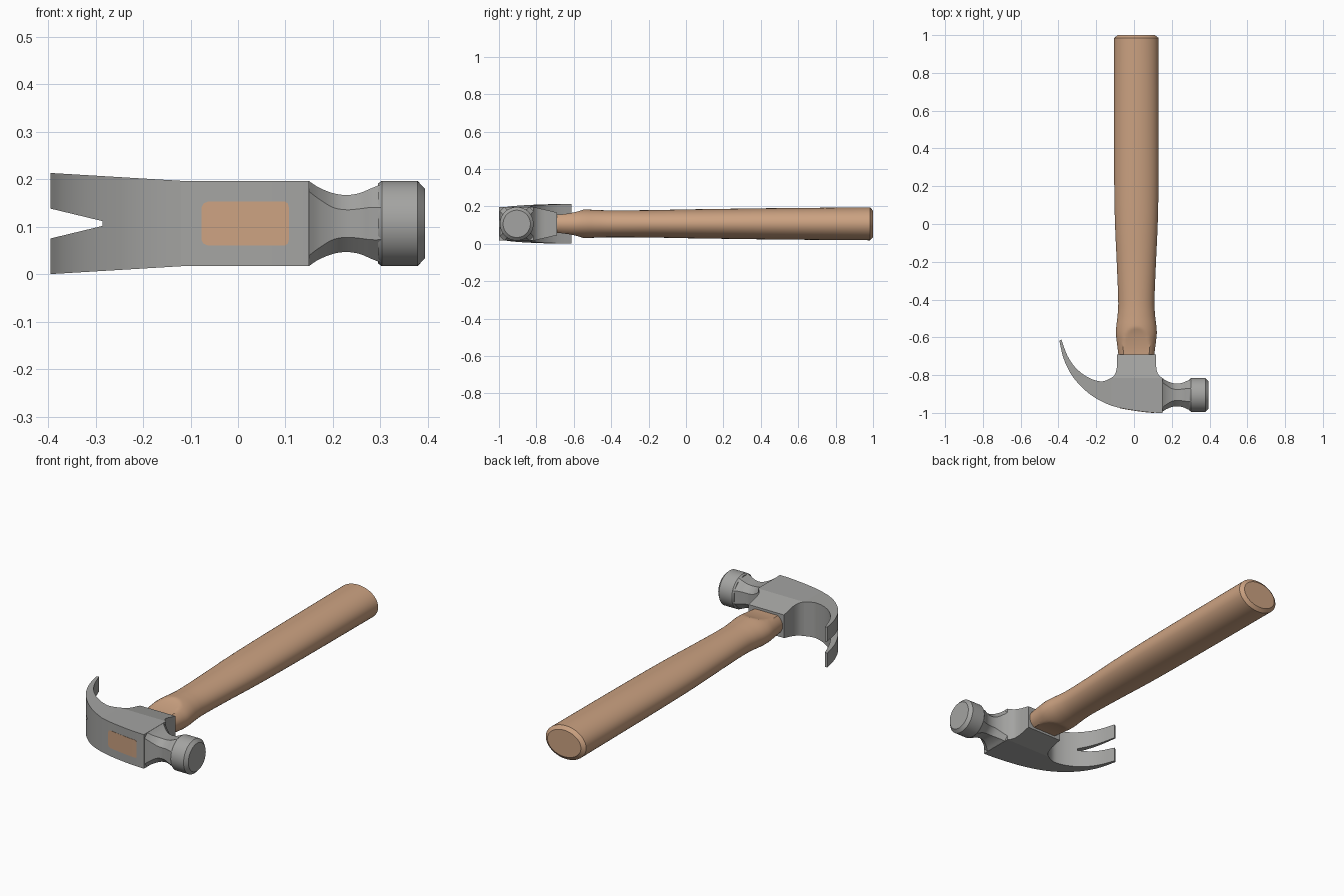
import bpy, bmesh, math

if "Cube" in bpy.data.objects:
    bpy.data.objects.remove(bpy.data.objects["Cube"])

ZC = 0.107   # mid-plane height
HY = -0.905  # axis of the striking face


def material(name, color):
    m = bpy.data.materials.new(name)
    m.diffuse_color = (*color, 1)
    m.use_nodes = True
    m.node_tree.nodes["Principled BSDF"].inputs["Base Color"].default_value = m.diffuse_color
    return m


STEEL = material("grey_steel", (0.37, 0.37, 0.36))
WOOD = material("tan_wood", (0.60, 0.36, 0.22))


def loft(name, sections, mat, smooth=True):
    """Skin equal-length rings of points and cap both ends."""
    bm = bmesh.new()
    rings = [[bm.verts.new(p) for p in s] for s in sections]
    n = len(rings[0])
    for a, b in zip(rings, rings[1:]):
        for i in range(n):
            j = (i + 1) % n
            bm.faces.new((a[i], a[j], b[j], b[i]))
    bm.faces.new(rings[0][::-1])
    bm.faces.new(rings[-1])
    bmesh.ops.recalc_face_normals(bm, faces=bm.faces)
    me = bpy.data.meshes.new(name)
    bm.to_mesh(me)
    bm.free()
    ob = bpy.data.objects.new(name, me)
    bpy.context.collection.objects.link(ob)
    me.materials.append(mat)
    if smooth:
        smooth_shade(ob)
    return ob


def smooth_shade(ob):
    bpy.ops.object.select_all(action='DESELECT')
    ob.select_set(True)
    bpy.context.view_layer.objects.active = ob
    bpy.ops.object.shade_smooth_by_angle(angle=math.radians(30))


def spline(rows, steps=5):
    """Catmull-Rom through rows of numbers."""
    out = []
    for k in range(len(rows) - 1):
        p0, p1 = rows[max(k - 1, 0)], rows[k]
        p2, p3 = rows[k + 1], rows[min(k + 2, len(rows) - 1)]
        for s in range(steps):
            t = s / steps
            out.append([0.5 * (2 * b + (c - a) * t + (2 * a - 5 * b + 4 * c - d) * t * t
                               + (3 * b - a - 3 * c + d) * t ** 3)
                        for a, b, c, d in zip(p0, p1, p2, p3)])
    return out + [list(rows[-1])]


def strip(xa, ya, xb, yb, h):
    """Upright rectangle between two plan points, half height h."""
    return [(xa, ya, ZC - h), (xb, yb, ZC - h), (xb, yb, ZC + h), (xa, ya, ZC + h)]


# Head body: block with a gently curved front
crown = spline([(-.12, -.962), (-.06, -.977), (0, -.987), (.06, -.995), (.11, -.999), (.15, -1)], 3)
loft("head_body", [strip(x, y, x, -.815, .09) for x, y in crown], STEEL)

# Socket tapering towards the handle: y, left x, right x, half height
socket = [(-.815, -.12, .15, .09), (-.805, -.107, .136, .0877), (-.79, -.098, .125, .0842),
          (-.77, -.092, .119, .0796), (-.75, -.09, .117, .075), (-.69, -.09, .117, .061)]
loft("head_socket", [strip(l, y, r, y, h) for y, l, r, h in socket], STEEL)

# Claw: outer x, y and inner x, y
claw_rows = spline([(-.12, -.962, -.12, -.815), (-.18, -.935, -.165, -.833), (-.235, -.90, -.21, -.826),
                    (-.285, -.855, -.255, -.805), (-.325, -.807, -.295, -.775),
                    (-.355, -.755, -.33, -.735), (-.378, -.695, -.358, -.685),
                    (-.395, -.617, -.384, -.612)], 4)


def flare(x):
    return .09 + .0165 * max(0, (-.12 - x) / .275)


claw = loft("claw", [[(ox, oy, ZC - flare(ox)), (ix, iy, ZC - flare(ix)),
                      (ix, iy, ZC + flare(ix)), (ox, oy, ZC + flare(ox))]
                     for ox, oy, ix, iy in claw_rows], STEEL, smooth=False)

# V notch cut through the claw
wedge = [(-.45, -.0447), (-.285, -.005), (-.285, .005), (-.45, .0447)]
cutter = loft("notch_cutter", [[(x, y, ZC + z) for x, z in wedge] for y in (-1.1, -.5)], STEEL, False)
cutter.hide_render = True
mod = claw.modifiers.new("notch", 'BOOLEAN')
mod.operation = 'DIFFERENCE'
mod.solver = 'EXACT'
mod.object = cutter
bpy.context.view_layer.objects.active = claw
bpy.ops.object.modifier_apply(modifier=mod.name)
bpy.data.objects.remove(cutter)
smooth_shade(claw)

# Eight-sided waisted neck: x, half width, half length of flat side
neck = spline([(.149, .09, .068), (.17, .076, .052), (.20, .064, .034), (.228, .06, .029),
               (.256, .064, .031), (.28, .074, .034), (.303, .083, .034)], 4)
loft("striker_neck", [[(x, HY + u, ZC + v) for u, v in
                       ((a, -b), (a, b), (b, a), (-b, a), (-a, b), (-a, -b), (-b, -a), (b, -a))]
                      for x, a, b in neck], STEEL)

# Round striking face with chamfered rim
N = 48
ring = [(math.cos(2 * math.pi * i / N), math.sin(2 * math.pi * i / N)) for i in range(N)]
loft("striker_face", [[(x, HY + r * c, ZC + r * s) for c, s in ring]
                      for x, r in ((.295, .084), (.303, .09), (.378, .09), (.394, .073))], STEEL)

# Handle: y, half width, half depth, flat-cut limit
grip = spline([(-.70, .094, .068, .048), (-.66, .099, .072, .051), (-.62, .104, .075, .057),
               (-.58, .108, .077, .066), (-.54, .106, .077, .079), (-.48, .099, .074, .1),
               (-.40, .096, .072, .1), (-.2, .104, .073, .1), (0, .113, .077, .1),
               (.2, .117, .080, .1), (.5, .118, .084, .1), (.985, .118, .088, .1)], 5)
grip.append([1.0, .098, .070, .1])
loft("handle", [[(.0125 + w * c, y, ZC + max(-lim, min(lim, d * s))) for c, s in ring]
                for y, w, d, lim in grip], WOOD)


# Handle end showing in the front of the head, following its curve
def crown_y(x):
    for (x0, y0), (x1, y1) in zip(crown, crown[1:]):
        if x <= x1:
            return y0 + (y1 - y0) * (x - x0) / (x1 - x0)
    return crown[-1][1]


cols = [(-.077, .034), (-.073, .042), (-.063, .0465)]
cols += [(-.05 + .02 * i, .0465) for i in range(8)]
cols += [(.099, .0465), (.105, .042), (.107, .034)]
loft("handle_end", [strip(x, crown_y(x) - .0015, x, crown_y(x) + .004, h) for x, h in cols], WOOD)
